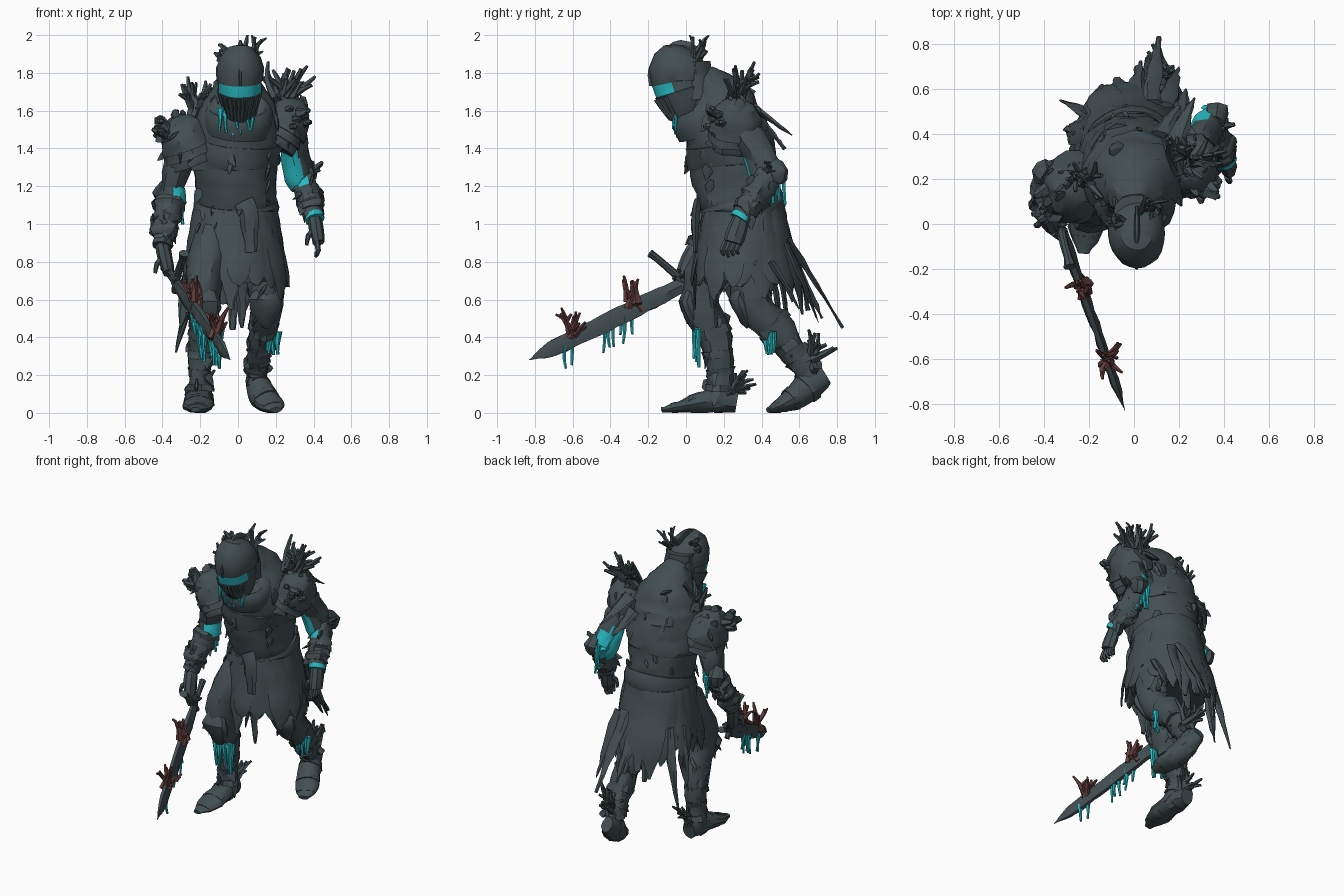
import bpy, bmesh, math, random
from mathutils import Vector, Matrix, noise

if "Cube" in bpy.data.objects:
    bpy.data.objects.remove(bpy.data.objects["Cube"])

random.seed(7)


def material(name, rgb):
    m = bpy.data.materials.new(name)
    m.diffuse_color = (*rgb, 1)
    m.use_nodes = True
    m.node_tree.nodes["Principled BSDF"].inputs["Base Color"].default_value = m.diffuse_color
    return m


MATS = [material("dark slate armour", (0.055, 0.078, 0.083)),
        material("glowing cyan", (0.022, 0.50, 0.56)),
        material("rusty red coral", (0.125, 0.05, 0.046))]


def rnd(s=1.0):
    return Vector([random.uniform(-s, s) for _ in range(3)])


def smooth_path(secs, sub):
    """Catmull-Rom interpolation of (x, y, z, a, b) sections"""
    out = []
    for i in range(len(secs) - 1):
        p = [secs[max(i - 1, 0)], secs[i], secs[i + 1], secs[min(i + 2, len(secs) - 1)]]
        for k in range(sub):
            t = k / sub
            out.append([0.5 * (2 * b + (c - a) * t + (2 * a - 5 * b + 4 * c - d) * t * t
                               + (3 * b - a - 3 * c + d) * t ** 3) for a, b, c, d in zip(*p)])
    return out + [list(secs[-1])]


def loft(bm, secs, n=14, sub=3, rough=0.0, ref=(1, 0, 0), rule=None, mat=0, floor=0.0):
    secs = smooth_path(secs, sub) if sub > 1 else secs
    pts = [Vector(s[:3]) for s in secs]
    ref = Vector(ref)
    if abs((pts[-1] - pts[0]).normalized().dot(ref)) > 0.85:
        ref = Vector((0, 1, 0))
    rings = []
    for i, s in enumerate(secs):
        t = (pts[min(i + 1, len(pts) - 1)] - pts[max(i - 1, 0)]).normalized()
        u = (ref - t * ref.dot(t)).normalized()
        v = t.cross(u)
        ring = []
        for k in range(n):
            a = 2 * math.pi * k / n
            d = u * math.cos(a) * max(s[3], .001) + v * math.sin(a) * max(s[4], .001)
            q = pts[i] + d
            q += d.normalized() * rough * (noise.noise(q * 13) + .6 * noise.noise(q * 31))
            q.z = min(max(q.z, floor), 2.0)
            ring.append(bm.verts.new(q))
        rings.append(ring)
    faces = [bm.faces.new(rings[0][::-1]), bm.faces.new(rings[-1])]
    for r, q in zip(rings, rings[1:]):
        faces += [bm.faces.new((r[k], r[(k + 1) % n], q[(k + 1) % n], q[k])) for k in range(n)]
    for f in faces:
        f.normal_update()
        f.material_index = rule(f.calc_center_median(), f.normal) if rule else mat


def finish(name, bm):
    bmesh.ops.recalc_face_normals(bm, faces=bm.faces)
    me = bpy.data.meshes.new(name)
    bm.to_mesh(me)
    bm.free()
    for m in MATS:
        me.materials.append(m)
    ob = bpy.data.objects.new(name, me)
    bpy.context.collection.objects.link(ob)
    return ob


def part(name, secs, **kw):
    bm = bmesh.new()
    loft(bm, secs, **kw)
    return finish(name, bm)


def sec(p, a, b=None):
    return (p[0], p[1], p[2], a, a if b is None else b)


def coral(name, base, d, n, length, r=0.013, spread=0.5, mat=0, pad=0.03):
    """cluster of forked fingers"""
    bm = bmesh.new()
    for _ in range(n):
        v = (Vector(d).normalized() + rnd(spread)).normalized()
        p = Vector(base) + rnd(pad)
        ln = length * random.uniform(.6, 1)
        m = p + v * ln * .5 + rnd(.01)
        e = m + (v + rnd(.45)).normalized() * ln * .5
        loft(bm, [sec(p - v * .03, r * 1.5), sec(m, r * 1.15, r * .9), sec(e, r * .5)], n=5, sub=2, mat=mat)
        e = m + (v + rnd(.9)).normalized() * ln * .35
        loft(bm, [sec(m - v * .02, r), sec(e, r * .6)], n=5, sub=1, mat=mat)
    return finish(name, bm)


def drips(name, a, b, n, length, r=0.014):
    """cyan strands hanging from a thin web along a line"""
    bm = bmesh.new()
    a, b = Vector(a), Vector(b)
    loft(bm, [sec(a + Vector((0, 0, .015)), .008, .025), sec(b + Vector((0, 0, .015)), .008, .025)],
         n=6, sub=3, rough=.012, ref=(.3, .9, 0), mat=1)
    for i in range(n):
        p = a.lerp(b, i / max(n - 1, 1)) + rnd(.008)
        ln = length * random.uniform(.45, 1)
        q = [p + Vector((0, 0, .03)), p - Vector((0, 0, ln * .4)), p - Vector((0, 0, ln)) + rnd(.01)]
        loft(bm, [sec(q[0], r * 1.8, r), sec(q[1], r * .8), sec(q[2], r * .6)], n=6, sub=2, mat=1)
    return finish(name, bm)


def crust(name, ob, n, size, down=.8):
    """ragged shards scattered close to the surface of a part"""
    bm = bmesh.new()
    for f in random.choices(ob.data.polygons, k=n):
        if f.area > .02:
            continue
        c, nr = f.center.copy(), f.normal.copy()
        d = (nr * .12 - Vector((0, 0, down)) + rnd(.5)).normalized()
        s = size * random.uniform(.5, 1.2)
        loft(bm, [sec(c - d * s * .6, s * .25, s * .1), sec(c + nr * s * .04, s * .6, s * .2),
                  sec(c + d * s, s * .06, s * .04)], n=5, sub=1, ref=nr.orthogonal())
    return finish(name, bm)


# torso, belt and collar
torso = part("torso", [(-.01, .30, 1.06, .205, .20), (-.01, .27, 1.2, .21, .225), (-.01, .24, 1.38, .225, .23),
                       (0, .20, 1.52, .235, .21), (0, .18, 1.62, .20, .185), (0, .13, 1.71, .14, .13),
                       (0, .07, 1.76, .09, .09)], n=24, sub=4, rough=.018)
crust("torso_shards", torso, 40, .06)
part("belt", [(-.01, .30, 1.06, .22, .215), (-.01, .30, 1.09, .228, .228), (-.01, .29, 1.13, .218, .222)],
     n=24, sub=2, rough=.006)
part("chest_plate_edge", [(-.01, .25, 1.30, .232, .235), (-.01, .245, 1.34, .238, .24), (0, .22, 1.45, .235, .225)],
     n=20, sub=2, rough=.03)
part("collar", [(0, .12, 1.48, .17, .165), (.005, .10, 1.55, .185, .17), (.005, .08, 1.62, .165, .15),
                (.005, .06, 1.64, .13, .12)], n=20, sub=2, rough=.012)
part("belt_buckle", [(.03, .06, 1.12, .05, .02), (.06, .05, 1.04, .05, .025), (.07, .05, .85, .03, .012)], n=6, rough=.01)

# helmet, built upright then pitched forward
bm = bmesh.new()
loft(bm, [(0, -.01, -.20, .055, .06), (0, -.01, -.16, .085, .10), (0, 0, -.07, .113, .13), (0, 0, -.03, .122, .145),
          (0, 0, -.028, .117, .139), (0, 0, .022, .117, .141), (0, .005, .024, .124, .15), (0, .02, .09, .128, .155),
          (0, .04, .145, .105, .13), (0, .06, .18, .07, .09), (0, .07, .195, .015, .03)], n=24, sub=1, rough=.006,
     floor=-1, rule=lambda c, n: 1 if -.028 < c.z < .021 and c.y < -.02 else 0)
for i in range(-4, 5):   # visor ribs
    x = i * .024
    y = -.145 * math.sqrt(1 - (x / .125) ** 2)
    loft(bm, [(x, y + .004, -.035, .006, .012), (x * .9, y * .9 + .003, -.08, .006, .012),
              (x * .7, y * .68, -.16, .005, .01)], n=4, sub=1, floor=-1)
loft(bm, [(0, -.14, .04, .008, .018), (0, -.115, .12, .01, .02), (0, -.03, .18, .012, .022),
          (0, .07, .20, .012, .03), (0, .16, .14, .008, .02)], n=6, sub=3, rough=.008)   # crest
bmesh.ops.transform(bm, verts=bm.verts, matrix=Matrix.Translation((.012, -.035, 1.735)) @ Matrix.Rotation(.3, 4, 'X'))
helmet = finish("helmet", bm)
part("helmet_neck_guard", [(.01, .05, 1.86, .10, .08), (.01, .055, 1.76, .105, .085), (.01, .07, 1.66, .11, .09)],
     n=14, rough=.012)
part("crest_twig", [(.02, .04, 1.88, .02, .02), (.04, .08, 1.95, .014, .014), (.05, .12, 2.0, .007, .007)], n=5, sub=2)
coral("helmet_twigs", (.06, .06, 1.87), (.4, .35, .8), 6, .12, r=.011)
coral("helmet_side_growth", (-.06, .03, 1.88), (-.4, .2, .6), 5, .07)
drips("chin_drips", (-.09, -.055, 1.58), (.08, -.06, 1.58), 7, .13, r=.011)

# shoulder plates
for name, c, ax, a, b, h in (("right_shoulder", (-.275, .16, 1.42), (-.35, -.1, .9), .135, .15, .17),
                             ("left_shoulder", (.245, .26, 1.51), (.5, .1, .85), .12, .145, .18)):
    c, ax = Vector(c), Vector(ax).normalized()
    bm = bmesh.new()
    for k in range(3):   # dome with overlapping lames
        o, s = c - ax * .045 * k, 1 - .05 * k
        loft(bm, [sec(o - ax * .02, a * s * 1.08, b * s * 1.08), sec(o + ax * h * .4, a * .92 * s, b * .92 * s),
                  sec(o + ax * h * .75, a * .62 * s, b * .62 * s), sec(o + ax * h, a * .1, b * .1)],
             n=18, sub=3, rough=.024)
    ob = finish(name + "_plate", bm)
    crust(name + "_shards", ob, 30, .05)
coral("right_shoulder_barnacles", (-.37, .10, 1.50), (-.5, -.5, .4), 16, .06, r=.02, spread=.8, pad=.05)
coral("right_shoulder_twigs", (-.22, .21, 1.60), (-.2, .1, .9), 9, .19, r=.015, spread=.55)
coral("left_shoulder_twigs", (.23, .27, 1.66), (.25, .15, .9), 12, .22, r=.016, spread=.55, pad=.04)
coral("left_shoulder_barnacles", (.30, .18, 1.57), (.5, -.6, .3), 14, .06, r=.02, spread=.8, pad=.05)

# arms: upper arm, forearm, elbow and wrist plates, hand with fingers
arms = {"right": ((-.28, .17, 1.46), (-.355, .20, 1.16), (-.40, .06, .89), (-.37, .00, .74)),
        "left": ((.27, .30, 1.52), (.335, .45, 1.27), (.405, .29, 1.03), (.425, .25, .90))}
for name, pts in arms.items():
    s, e, w, h = [Vector(p) for p in pts]
    sx = -1 if name == "right" else 1
    up = part(name + "_upper_arm", [sec(s, .08), sec(s.lerp(e, .5), .075, .08), sec(e, .06, .065)], rough=.02,
              rule=lambda c, n: int(sx > 0 and 1.24 < c.z < 1.4 and n.x < .35
                                    or sx < 0 and 1.12 < c.z < 1.2 and n.x > -.1))
    fore = part(name + "_forearm", [sec(e + Vector((0, .02, .02)), .055), sec(e.lerp(w, .3), .072, .076),
                                    sec(e.lerp(w, .6), .068, .066), sec(w, .045, .05)], rough=.02,
                rule=lambda c, n: int(sx > 0 and n.x < .2 and c.z > 1.2))
    d = (w - e).normalized()
    bm = bmesh.new()
    for t, r in ((.22, .084), (.5, .08), (.75, .074))[int(sx > 0):]:   # vambrace bands
        p = e.lerp(w, t)
        loft(bm, [sec(p - d * .03, r * .85), sec(p, r), sec(p + d * .035, r * .82)], n=14, sub=2, rough=.026)
    loft(bm, [sec(e + Vector((sx * .03, .0, .05)), .04), sec(e + Vector((sx * .04, .04, .0)), .06),
              sec(e + Vector((sx * .04, .03, -.05)), .03)], n=8, sub=2, rough=.02)
    finish(name + "_arm_plates", bm)
    crust(name + "_forearm_shards", fore, 20, .05)
    part(name + "_wrist_glow", [sec(w - d * .018, .054, .058), sec(w + d * .01, .052, .056)], n=12, sub=1,
         rule=lambda c, n: int(sx > 0 and n.y < .4))
    bm = bmesh.new()
    loft(bm, [sec(w, .035, .045), sec(w.lerp(h, .5), .038, .055), sec(h, .032, .05)], n=8, sub=2, rough=.006)
    for i in range(4):   # fingers
        b = h + Vector((-sx * .01, -.04 + i * .026, .01))
        q = ([b, b + Vector((.03, -.02, -.04)), b + Vector((.06, -.01, -.02))] if sx < 0 else
             [b, b + Vector((.01, -.02, -.05)), b + Vector((-.005, -.01, -.085 + .01 * abs(i - 1)))])
        loft(bm, [sec(q[0], .015), sec(q[1], .014), sec(q[2], .008)], n=6, sub=2)
    t = w.lerp(h, .4)
    loft(bm, [sec(t, .018), sec(t + Vector((-.04, -.04, -.04)), .015), sec(t + Vector((-.05, -.04, -.09)), .009)], n=6, sub=2)
    finish(name + "_hand", bm)
part("left_sleeve_glow", [(.285, .35, 1.41, .06, .065), (.30, .385, 1.33, .07, .072), (.315, .405, 1.24, .07, .072),
                          (.325, .40, 1.18, .045, .05)], n=12, rough=.006,
     rule=lambda c, n: int(n.x < .45 and n.z < .8 and c.z < 1.39))
part("right_elbow_glow", [(-.345, .19, 1.19, .066, .068), (-.345, .18, 1.11, .072, .078)], n=12, rough=.008,
     rule=lambda c, n: int(n.x > -.2))
drips("right_elbow_drips", (-.30, .17, 1.12), (-.34, .27, 1.13), 5, .13)
drips("left_elbow_drips", (.36, .45, 1.25), (.33, .51, 1.27), 5, .16)
coral("left_elbow_growth", (.39, .43, 1.30), (.5, .4, .2), 5, .06)

# skirt core and torn panels
skirt = part("skirt", [(-.01, .30, 1.1, .20, .20), (-.015, .31, .95, .235, .22), (-.02, .33, .8, .255, .24),
                       (-.02, .34, .71, .25, .23)], n=26, sub=4, rough=.025)
bm = bmesh.new()
for i in range(22):
    a = 2 * math.pi * (i + random.uniform(-.3, .3)) / 22
    c, s = math.cos(a), math.sin(a)
    z = random.uniform(.52, .70)
    k = random.uniform(.25, .285)
    back = .08 if s > .3 else 0
    w = random.uniform(.05, .075)
    p = lambda rx, ry, zz: (-.015 + rx * c, .305 + ry * s, zz)
    loft(bm, [sec(p(.215, .21, 1.08), w * .7, .01), sec(p(.24, .23 + back * .2, .92), w, .012),
              sec(p(k, k - .015 + back * .6, .74), w, .01), sec(p(k + .01, k - .01 + back, z), w * .12, .004)],
         n=6, sub=4, rough=.016, ref=(-s, c, 0))
finish("skirt_panels", bm)
bm = bmesh.new()
for x, y, z, ex, ey, ez in ((.08, .54, .92, .11, .83, .45), (.14, .53, .9, .2, .70, .48), (0, .55, .85, .03, .72, .5),
                            (-.2, .48, .85, -.33, .55, .32), (-.24, .4, .85, -.31, .42, .42), (.2, .45, .8, .23, .6, .55),
                            (.02, .12, .85, .02, .16, .45), (-.02, .45, .75, -.03, .5, .44), (.18, .36, 1.62, .27, .56, 1.47),
                            (.12, .4, 1.55, .2, .52, 1.4)):
    loft(bm, [(x, y, z, .045, .018), ((x + ex) / 2, (y + ey) / 2 + .01, (z + ez) / 2 - .01, .032, .014),
              (ex, ey, ez, .006, .005)], n=6, sub=4, rough=.014)
finish("trailing_tatters", bm)

# legs, knee plates and boots
legs = {"right": [(-.12, .24, .95, .11, .13), (-.18, .10, .72, .10, .115), (-.18, .09, .56, .085, .095),
                  (-.195, .16, .38, .075, .085), (-.205, .18, .22, .062, .07), (-.21, .18, .08, .06, .07)],
        "left": [(.10, .34, .95, .11, .13), (.14, .34, .75, .10, .115), (.15, .36, .57, .085, .095),
                 (.125, .50, .42, .075, .085), (.105, .60, .28, .06, .065), (.10, .66, .18, .055, .06)]}
boots = {"right": [(-.21, .27, .06, .045, .06), (-.21, .18, .07, .07, .07), (-.21, .06, .05, .08, .05),
                   (-.215, -.05, .03, .07, .03), (-.22, -.13, .015, .025, .012)],
         "left": [(.09, .74, .20, .04, .05), (.10, .66, .15, .065, .08), (.14, .57, .08, .075, .065),
                  (.18, .49, .035, .07, .035), (.20, .435, .015, .03, .012)]}
for name in legs:
    L = legs[name]
    leg = part(name + "_leg", L, n=16, rough=.02)
    crust(name + "_leg_shards", leg, 24, .055)
    part(name + "_boot", boots[name], n=14, rough=.01)
    bm = bmesh.new()
    k = Vector(L[2][:3])
    loft(bm, [sec(k + Vector((0, -.06, .10)), .06, .03), sec(k + Vector((0, -.085, .03)), .09, .045),
              sec(k + Vector((0, -.06, -.04)), .075, .04), sec(k + Vector((0, -.03, -.12)), .02, .02)], n=10, sub=2, rough=.016)
    for i, t in ((2, .6), (3, .3), (3, .9), (4, .5)):   # greave bands
        p, q = Vector(L[i]), Vector(L[i + 1])
        m, e = p.lerp(q, t), p.lerp(q, min(t + .25, 1.2))
        loft(bm, [(*m[:3], m[3] * 1.06, m[4] * 1.06), (*e[:3], e[3] * 1.1, e[4] * 1.1)], n=14, sub=2, rough=.026)
    for i in (1, 2, 3):   # boot lames
        p = Vector(boots[name][i])
        q = p.lerp(Vector(boots[name][i + 1]), .35)
        loft(bm, [(*p[:3], p[3] * .98, p[4] * 1.08), (*q[:3], q[3] * 1.06, q[4] * 1.14)], n=12, sub=1, rough=.006)
    finish(name + "_leg_plates", bm)
drips("right_knee_drips", (-.20, .05, .41), (-.09, .07, .42), 5, .17)
drips("left_knee_drips", (.16, .42, .41), (.215, .46, .40), 5, .15)
coral("right_ankle_growth", (-.20, .24, .12), (.1, .6, .7), 9, .14, r=.014)
coral("left_ankle_growth", (.12, .66, .27), (.1, .35, .8), 12, .18, r=.016, spread=.6)
coral("left_ankle_red_growth", (.13, .57, .31), (.6, -.1, .3), 4, .05, mat=2, pad=.015)

# sword with guard, coral and drips
P = lambda t: Vector((-.345, .04, .705)).lerp(Vector((-.04, -.83, .28)), t)
part("sword_blade", [sec(P(.03), .018, .036), sec(P(.2), .024, .05), sec(P(.45), .024, .055), sec(P(.7), .022, .052),
                     sec(P(.87), .018, .045), sec(P(1), .004, .006)], n=6, sub=5, rough=.007)
part("sword_grip", [sec(P(-.15), .022), sec(P(-.05), .016), sec(P(.08), .018)], n=8, sub=2)
part("sword_guard", [(-.285, -.19, .845, .028, .022), (-.295, -.15, .815, .018, .018), (-.32, -.05, .73, .02, .022),
                     (-.335, .03, .64, .018, .018)], n=8, sub=2, rough=.004)
coral("sword_coral_upper", P(.37) + Vector((0, 0, .045)), (-.05, -.1, 1), 8, .13, r=.014, spread=.6, mat=2, pad=.03)
coral("sword_coral_lower", P(.74) + Vector((0, 0, .04)), (0, 0, 1), 7, .13, r=.013, spread=.6, mat=2, pad=.025)
for i, (t, n) in enumerate(((.41, 3), (.52, 3), (.76, 2))):
    drips("sword_drips_%d" % i, P(t - .03) - Vector((0, 0, .045)), P(t + .03) - Vector((0, 0, .045)), n, .13, r=.012)

# smooth shading with sharp edges kept
bpy.ops.object.select_all(action='SELECT')
bpy.context.view_layer.objects.active = torso
bpy.ops.object.shade_smooth_by_angle(angle=math.radians(32))
